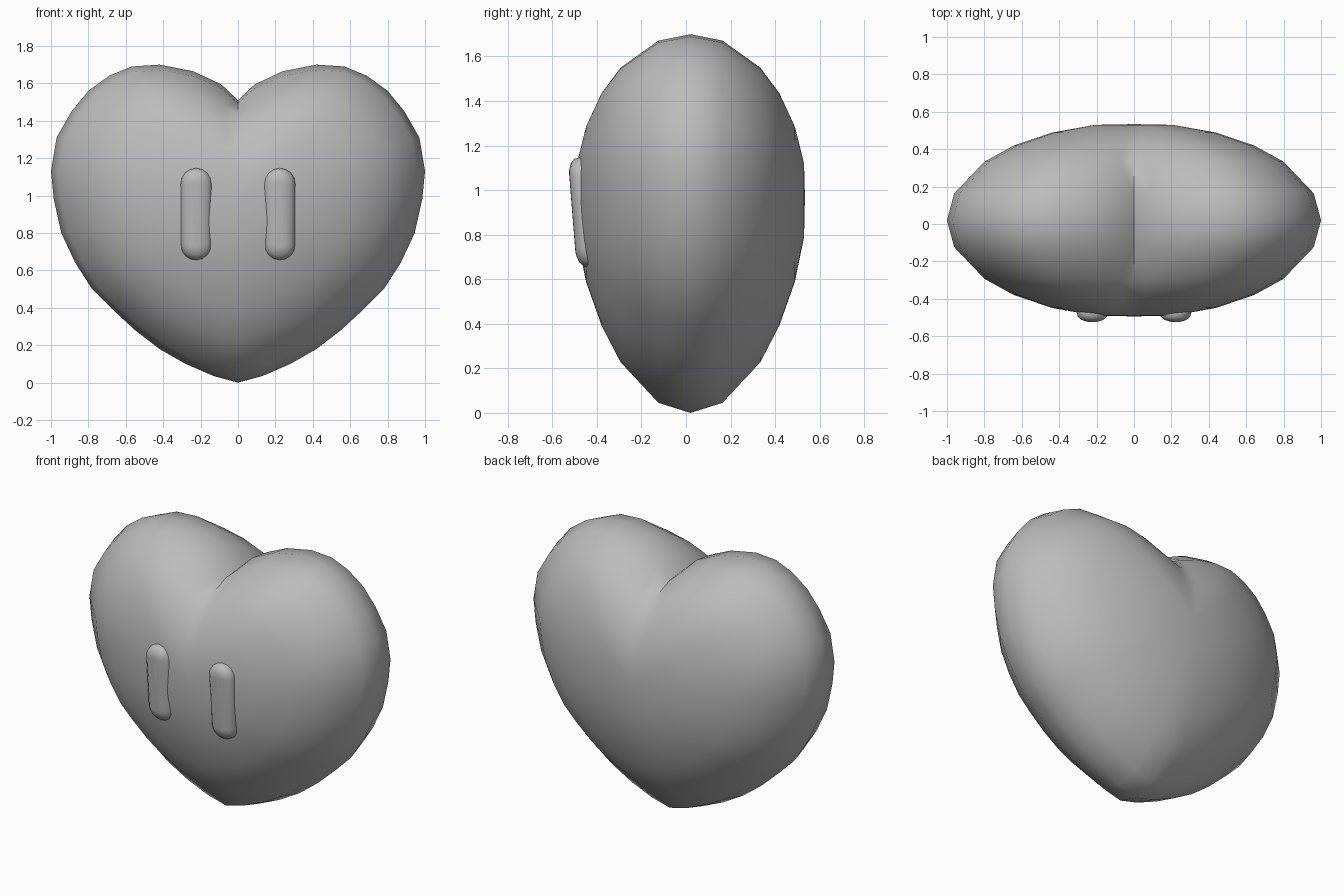
import bpy, bmesh, math

if "Cube" in bpy.data.objects:
    bpy.data.objects.remove(bpy.data.objects["Cube"])

grey = bpy.data.materials.new("grey")
grey.diffuse_color = (0.5, 0.5, 0.5, 1)
grey.use_nodes = True
grey.node_tree.nodes["Principled BSDF"].inputs["Base Color"].default_value = grey.diffuse_color


def finish(name, bm, angle):
    bmesh.ops.recalc_face_normals(bm, faces=bm.faces)
    me = bpy.data.meshes.new(name)
    bm.to_mesh(me)
    bm.free()
    ob = bpy.data.objects.new(name, me)
    bpy.context.collection.objects.link(ob)
    me.materials.append(grey)
    bpy.ops.object.select_all(action='DESELECT')
    bpy.context.view_layer.objects.active = ob
    ob.select_set(True)
    bpy.ops.object.shade_smooth_by_angle(angle=math.radians(angle))
    return ob


def bridge(bm, a, b):
    n = len(a)
    for i in range(n):
        j = (i + 1) % n
        bm.faces.new((a[i], a[j], b[j], b[i]))


def fan(bm, ring, tip):
    for i in range(len(ring)):
        bm.faces.new((ring[i], ring[(i + 1) % len(ring)], tip))


# Heart body: rim outline (right half, tip to notch), softened towards the middle
rim = [(0, 0), (.13, .035), (.28, .1), (.42, .18), (.55, .28), (.68, .4), (.78, .5),
       (.87, .64), (.945, .8), (.985, .98), (1, 1.13), (.97, 1.31), (.89, 1.45),
       (.8, 1.56), (.69, 1.64), (.57, 1.69), (.42, 1.7), (.24, 1.665), (.09, 1.595), (0, 1.51)]
soft = list(rim)
soft[:5] = [(0, .1), (.13, .115), (.28, .155), (.42, .215), (.55, .295)]
soft[-4:] = [(.42, 1.69), (.24, 1.65), (.09, 1.61), (0, 1.6)]


def full(half):
    return half + [(-x, z) for x, z in half[-2:0:-1]]


RIM, SOFT = full(rim), full(soft)
MID_Y, MID_Z, DEPTH = 0.02, 0.97, 0.51


def heart_ring(bm, deg, side):
    s = math.cos(math.radians(deg))
    y = MID_Y + side * DEPTH * math.sin(math.radians(deg)) / math.sin(math.radians(78))
    t = min(1, (1 - s) / 0.5)
    ring = []
    for (x0, z0), (x1, z1) in zip(RIM, SOFT):
        x, z = x0 + (x1 - x0) * t, z0 + (z1 - z0) * t
        ring.append(bm.verts.new((x * s, y, MID_Z + (z - MID_Z) * s)))
    return ring


bm = bmesh.new()
edge = heart_ring(bm, 0, 1)
for side in (-1, 1):
    prev = edge
    for deg in (16, 37, 50, 64, 78):
        ring = heart_ring(bm, deg, side)
        bridge(bm, prev, ring)
        prev = ring
    fan(bm, prev, bm.verts.new((0, MID_Y + side * (DEPTH + .004), MID_Z)))
finish("heart_body", bm, 45)

# Eyes: domed pills that lean with the front of the body
EYE_Z, EYE_HALF = 0.9, 0.162


def pill_ring(bm, cx, r, h):
    ring = []
    for end in (1, -1):
        for k in range(9):
            a = math.pi * k / 8
            x = cx + end * r * math.cos(a)
            z = EYE_Z + end * (EYE_HALF + r * math.sin(a))
            y = -0.475 + (1.14 - z) * 0.08 - h
            ring.append(bm.verts.new((x, y, z)))
    return ring


for name, cx in (("left_eye", -0.222), ("right_eye", 0.222)):
    bm = bmesh.new()
    rings = [pill_ring(bm, cx, r, h) for r, h in
             ((.078, -.04), (.085, 0), (.079, .025), (.06, .043), (.03, .053), (.012, .055))]
    for a, b in zip(rings, rings[1:]):
        bridge(bm, a, b)
    bm.faces.new(rings[0])
    bm.faces.new(rings[-1])
    finish(name, bm, 60)
